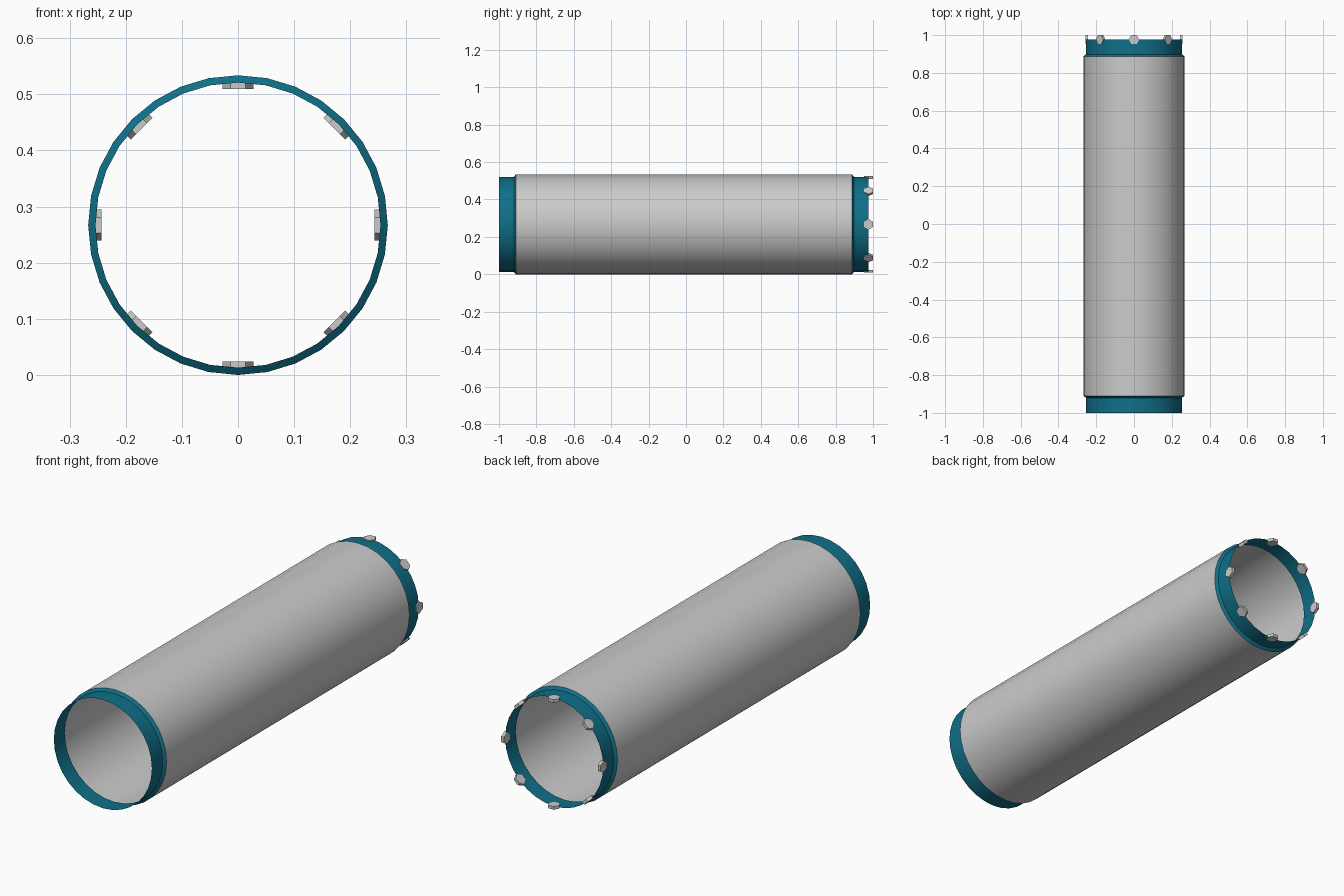
import bpy, bmesh, math
from mathutils import Matrix, Vector

if "Cube" in bpy.data.objects:
    bpy.data.objects.remove(bpy.data.objects["Cube"])

SEG = 32          # sides of the tube
CZ = 0.267        # height of the tube axis
R_BODY, R_END = 0.267, 0.254

teal = bpy.data.materials.new("teal_paint")
teal.diffuse_color = (0.005, 0.16, 0.25, 1)
teal.use_nodes = True
teal.node_tree.nodes["Principled BSDF"].inputs["Base Color"].default_value = teal.diffuse_color


def finish(bm, name, mat=None):
    me = bpy.data.meshes.new(name)
    bm.to_mesh(me)
    bm.free()
    ob = bpy.data.objects.new(name, me)
    bpy.context.collection.objects.link(ob)
    if mat:
        me.materials.append(mat)
    return ob


def lathe(name, profile, mat=None):
    """Thin open shell: (y, radius) profile turned around the tube axis."""
    bm = bmesh.new()
    rings = []
    for y, r in profile:
        rings.append([bm.verts.new((r * math.sin(a), y, CZ + r * math.cos(a)))
                      for a in (2 * math.pi * i / SEG for i in range(SEG))])
    for a, b in zip(rings, rings[1:]):
        for i in range(SEG):
            j = (i + 1) % SEG
            bm.faces.new((a[i], b[i], b[j], a[j]))
    ob = finish(bm, name, mat)
    bpy.ops.object.select_all(action='DESELECT')
    bpy.context.view_layer.objects.active = ob
    ob.select_set(True)
    bpy.ops.object.shade_smooth_by_angle(angle=math.radians(30))
    return ob


# Long grey tube
lathe("tube_body", [(-0.91, R_BODY), (0.888, R_BODY)])

# Teal end collars with sloped shoulders
lathe("front_collar", [(-1.0, R_END), (-0.92, R_END), (-0.91, R_BODY)], teal)
lathe("back_collar", [(0.888, R_BODY), (0.898, R_END), (0.976, R_END)], teal)

# Hexagonal cutting teeth around the back rim
HEX_R, R_IN, R_OUT = 0.0275, 0.243, 0.2575
hex_y = 1.0 - HEX_R * math.cos(math.pi / 6)
for k in range(8):
    bm = bmesh.new()
    bmesh.ops.create_cone(bm, cap_ends=True, segments=6, radius1=HEX_R,
                          radius2=HEX_R, depth=R_OUT - R_IN)
    # put a hexagon corner on the local x axis, so a flat side faces +y
    v = bm.verts[:][0].co
    bmesh.ops.rotate(bm, verts=bm.verts, cent=(0, 0, 0),
                     matrix=Matrix.Rotation(-math.atan2(v.y, v.x), 3, 'Z'))
    bmesh.ops.translate(bm, verts=bm.verts, vec=(0, hex_y, (R_IN + R_OUT) / 2))
    bmesh.ops.rotate(bm, verts=bm.verts, cent=(0, 0, 0),
                     matrix=Matrix.Rotation(k * math.pi / 4, 3, 'Y'))
    bmesh.ops.translate(bm, verts=bm.verts, vec=Vector((0, 0, CZ)))
    finish(bm, f"cutting_tooth_{k + 1}")
